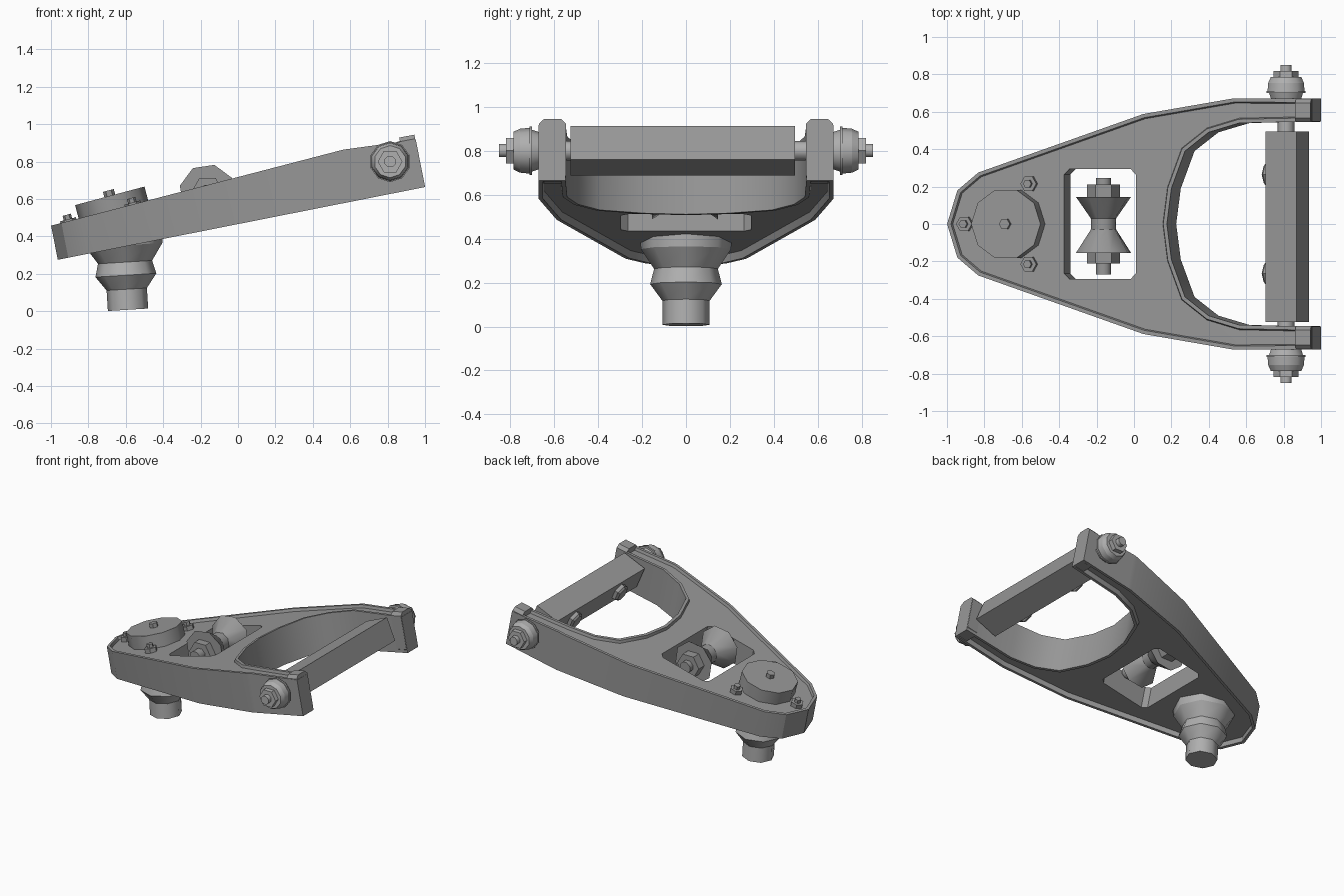
import bpy, bmesh, math
from mathutils import Matrix, Vector

if "Cube" in bpy.data.objects:
    bpy.data.objects.remove(bpy.data.objects["Cube"])

TILT = math.radians(11.2)
ARM = Matrix.Translation((0, 0, .466)) @ Matrix.Rotation(-TILT, 4, 'Y')   # tilted arm frame


def grey(name, v):
    m = bpy.data.materials.new(name)
    m.diffuse_color = (v, v, v, 1)
    m.use_nodes = True
    m.node_tree.nodes["Principled BSDF"].inputs["Base Color"].default_value = m.diffuse_color
    return m


DARK, LIGHT = grey("dark_metal", .31), grey("lighter_metal", .43)


def finish(name, bm, matrix=None, mat=DARK):
    bmesh.ops.recalc_face_normals(bm, faces=bm.faces)
    if matrix is not None:
        bm.transform(matrix)
    me = bpy.data.meshes.new(name)
    bm.to_mesh(me)
    bm.free()
    me.materials.append(mat)
    ob = bpy.data.objects.new(name, me)
    bpy.context.collection.objects.link(ob)
    return ob


def lathe(name, profile, sides, origin, axis, phase=0, mat=DARK):
    """Closed solid of revolution from (distance along axis, radius) pairs; hexes stay flat."""
    bm = bmesh.new()
    rings = [[bm.verts.new((r * math.cos(phase + math.tau * i / sides),
                            r * math.sin(phase + math.tau * i / sides), t))
              for i in range(sides)] for t, r in profile]
    for a, b in zip(rings, rings[1:]):
        for i in range(sides):
            j = (i + 1) % sides
            bm.faces.new((a[i], a[j], b[j], b[i])).smooth = sides > 6
    bm.faces.new(rings[0])
    bm.faces.new(rings[-1])
    for ring in rings:                                   # keep every profile corner sharp
        for i in range(sides):
            bm.edges.get((ring[i - 1], ring[i])).smooth = False
    rot = Vector((0, 0, 1)).rotation_difference(Vector(axis)).to_matrix().to_4x4()
    return finish(name, bm, Matrix.Translation(origin) @ rot, mat)


def box(name, lo, hi, matrix, bevel=0, along=2):
    """Box whose edges along one axis may be chamfered."""
    bm = bmesh.new()
    bmesh.ops.create_cube(bm, size=1)
    lo, hi = Vector(lo), Vector(hi)
    for v in bm.verts:
        v.co = Vector(((lo[k] + hi[k]) / 2 + v.co[k] * (hi[k] - lo[k]) for k in range(3)))
    if bevel:
        edges = [e for e in bm.edges if abs(e.verts[0].co[along] - e.verts[1].co[along]) > .01]
        bmesh.ops.bevel(bm, geom=edges, offset=bevel, segments=1, affect='EDGES')
    return finish(name, bm, matrix)


def top_height(u):
    return .244 + .059 * u if u < .63 else .281 - .06 * (u - .63)


# control arm: forked outline, tapered thickness, raised rims on both sides
outer = [(-.982, 0), (-.925, .18), (-.81, .275), (.10, .588), (.60, .672), (1.02, .67)]
inner = [(1.02, .548), (.63, .54), (.46, .49), (.33, .39), (.255, .19), (.23, 0)]
half = outer + inner
outline = half + [(u, -y) for u, y in half[-2:0:-1]]
bm = bmesh.new()
low = [bm.verts.new((u, y, 0)) for u, y in outline]
high = [bm.verts.new((u, y, 1)) for u, y in outline]
bm.faces.new(low)
bm.faces.new(high)
for i in range(len(outline)):
    j = (i + 1) % len(outline)
    bm.faces.new((low[i], low[j], high[j], high[i]))
bmesh.ops.recalc_face_normals(bm, faces=bm.faces)
bmesh.ops.bisect_plane(bm, geom=bm.verts[:] + bm.edges[:] + bm.faces[:], dist=1e-4,
                       plane_co=(.63, 0, 0), plane_no=(1, 0, 0))
bm.normal_update()
for sign, recess in ((1, -.02), (-1, .035)):
    faces = [f for f in bm.faces if f.normal.z * sign > .9]
    bmesh.ops.inset_region(bm, faces=faces, thickness=.02, use_even_offset=True)
    bmesh.ops.inset_region(bm, faces=faces, thickness=.006, use_even_offset=True)
    for v in {v for f in faces for v in f.verts}:
        v.co.z += recess
for v in bm.verts:
    if v.co.z > .5:
        v.co.z += top_height(v.co.x) - 1
arm = finish("control_arm", bm, ARM)

# window through the arm
cutter = box("window_cutter", (-.34, -.295, -.3), (.055, .295, .6), ARM, .03)
cutter.hide_render = True
mod = arm.modifiers.new("window", 'BOOLEAN')
mod.operation, mod.solver, mod.object = 'DIFFERENCE', 'EXACT', cutter
bpy.context.view_layer.objects.active = arm
arm.select_set(True)
bpy.ops.object.modifier_apply(modifier="window")
bpy.data.objects.remove(cutter)
bpy.ops.object.shade_smooth_by_angle(angle=math.radians(32))

# fork ends, pivot bushings and nuts on both sides
PIVOT = Vector((.813, 0, .80))
for s, side in ((1, "left"), (-1, "right")):
    y0, y1 = sorted((s * .545, s * .668))
    box("fork_end_" + side, (.935, y0, .003), (1.018, y1, .286), ARM, .022, 0)
    lathe("pivot_bushing_" + side,
          [(.655, .08), (.70, .095), (.70, .11), (.712, .11), (.712, .104), (.755, .1), (.785, .086)],
          10, PIVOT, (0, s, 0), math.pi / 10, LIGHT)
    lathe("pivot_nut_" + side, [(.78, .066), (.818, .066)], 6, PIVOT, (0, s, 0), 0, LIGHT)
    lathe("pivot_collar_" + side, [(.46, .045), (.56, .045)], 8, PIVOT, (0, s, 0), 0, LIGHT)
lathe("pivot_rod", [(-.85, .032), (.85, .032)], 8, PIVOT, (0, 1, 0), math.pi / 8, LIGHT)

# square cross shaft with two bolt heads
SHAFT = math.radians(23.5)
box("cross_shaft", (-.09, -.525, -.084), (.09, .495, .084),
    Matrix.Translation((.82, 0, .80)) @ Matrix.Rotation(-SHAFT, 4, 'Y'))
for i, y in enumerate((.265, -.265)):
    lathe(f"shaft_bolt_{i}", [(.07, .065), (.115, .065), (.128, .05)], 6,
          Vector((.82, y, .80)), (-math.cos(SHAFT), 0, -math.sin(SHAFT)))

# spool-shaped bushing in the window
SPOOL = Vector((-.163, 0, .635))
lathe("spool_bushing", [(-.155, .152), (-.03, .07), (.03, .07), (.145, .152)],
      8, SPOOL, (0, 1, 0), -math.radians(76))
for s in (1, -1):
    lathe("spool_nut", [(.14, .088), (.21, .088)], 6, SPOOL, (0, s, 0))
lathe("spool_rod", [(-.27, .043), (.245, .043)], 8, SPOOL, (0, 1, 0), math.pi / 8)

# ball joint cap, its fitting and three fixing bolts on the upper plate
up = ARM.to_3x3() @ Vector((-.065, 0, 1)).normalized()


def on_plate(u, y):
    return ARM @ Vector((u, y, top_height(u) - .02))


cap = on_plate(-.637, 0)
lathe("ball_joint_cap", [(-.02, .192), (.095, .192)], 10, cap, up)
lathe("cap_fitting", [(.09, .03), (.125, .03)], 6, cap, up)
for i, (u, y) in enumerate(((-.885, 0), (-.53, .215), (-.53, -.215))):
    p = on_plate(u, y)
    lathe(f"plate_nut_{i}", [(-.02, .044), (.03, .044)], 6, p, up)
    lathe(f"plate_stud_{i}", [(.02, .023), (.055, .023)], 6, p, up)

# ball joint boot and stud hanging below
lathe("ball_joint", [(0, .108), (.11, .108), (.185, .163), (.255, .145), (.345, .205), (.41, .21)],
      8, Vector((-.588, 0, .008)), (-.062, 0, 1), 0, LIGHT)
